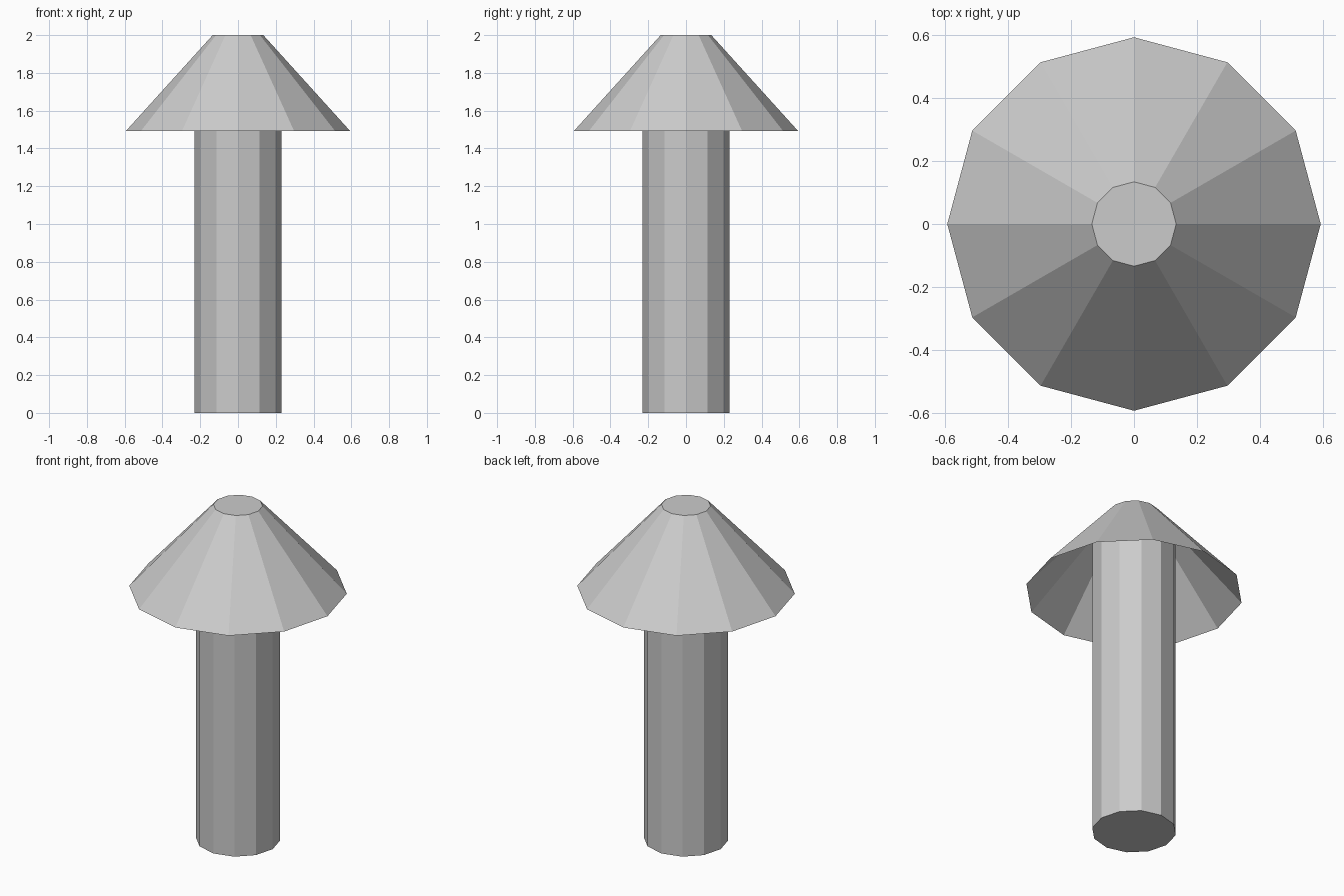
import bpy, bmesh
from math import cos, sin, tau

if "Cube" in bpy.data.objects:
    bpy.data.objects.remove(bpy.data.objects["Cube"])

SIDES = 12


def lathe(name, profile, cap_bottom, cap_top):
    """Flat-faced surface of revolution from (radius, z) points listed upward."""
    bm = bmesh.new()
    rings = [[bm.verts.new((r * cos(tau * i / SIDES), r * sin(tau * i / SIDES), z))
              for i in range(SIDES)] for r, z in profile]
    for low, high in zip(rings, rings[1:]):
        for i in range(SIDES):
            j = (i + 1) % SIDES
            bm.faces.new((low[i], low[j], high[j], high[i]))
    if cap_bottom:
        bm.faces.new(rings[0][::-1])
    if cap_top:
        bm.faces.new(rings[-1])
    mesh = bpy.data.meshes.new(name)
    bm.to_mesh(mesh)
    bm.free()
    obj = bpy.data.objects.new(name, mesh)
    bpy.context.collection.objects.link(obj)
    return obj


# Stem, running up inside the hollow cap until it meets the slope
lathe("stem", [(0.23, 0), (0.23, 1.89)], cap_bottom=True, cap_top=False)

# Cap: thin hollow cone, open underneath, with a flat top
lathe("cap", [(0.593, 1.493), (0.134, 2.0)], cap_bottom=False, cap_top=True)
